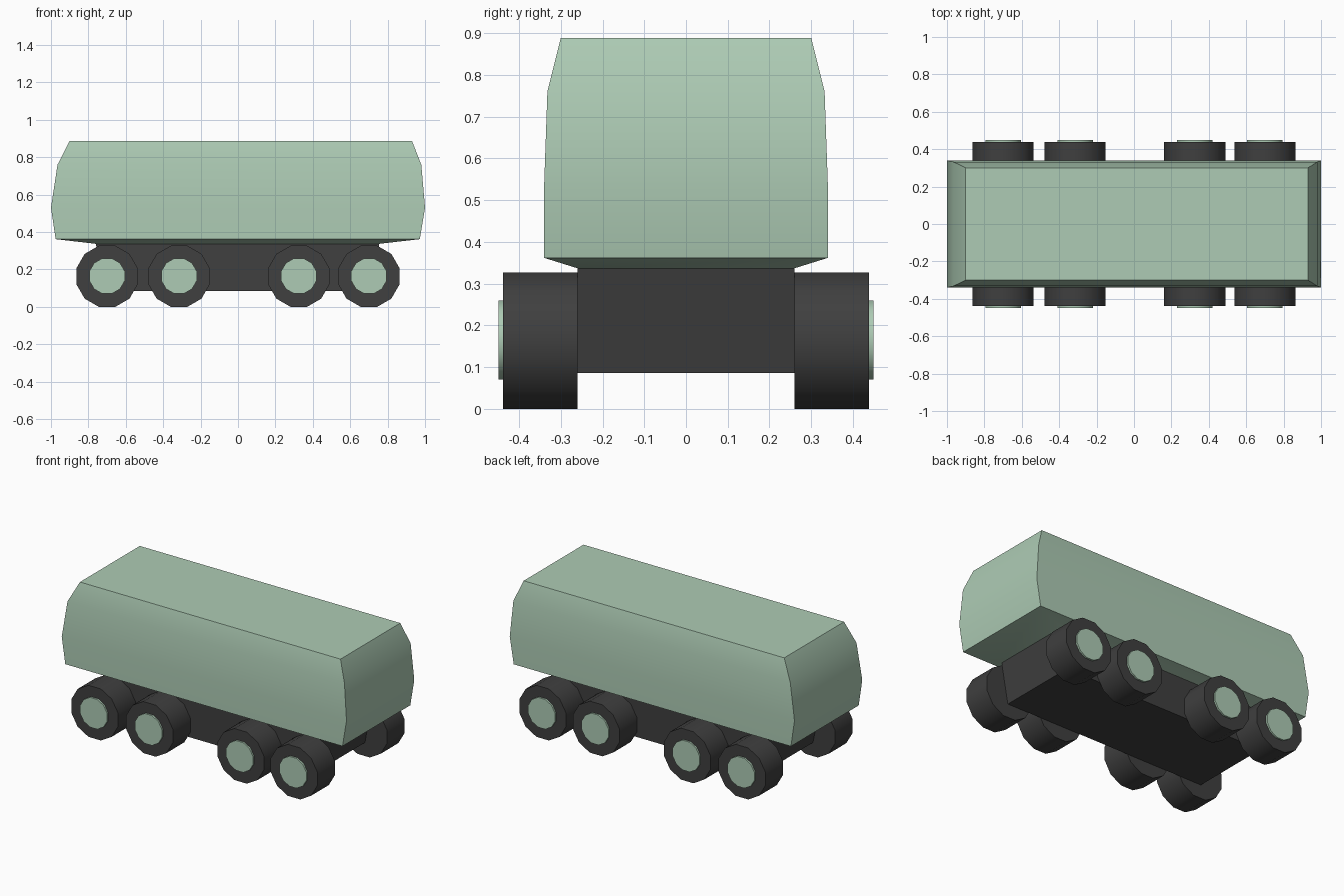
import bpy, bmesh, math

if "Cube" in bpy.data.objects:
    bpy.data.objects.remove(bpy.data.objects["Cube"])


def material(name, color):
    m = bpy.data.materials.new(name)
    m.diffuse_color = color
    m.use_nodes = True
    m.node_tree.nodes["Principled BSDF"].inputs["Base Color"].default_value = m.diffuse_color
    return m


GREEN = material("pale_green", (0.42, 0.60, 0.46, 1))
DARK = material("dark_grey", (0.05, 0.05, 0.05, 1))


def finish(obj, mat):
    obj.data.materials.append(mat)
    bpy.ops.object.select_all(action='DESELECT')
    obj.select_set(True)
    bpy.context.view_layer.objects.active = obj
    bpy.ops.object.shade_smooth_by_angle(angle=math.radians(35))


def loft(name, levels, mat):
    """Stack rectangular rings given as (z, x_min, x_max, half_width)."""
    bm = bmesh.new()
    rings = [[bm.verts.new(p) for p in ((x0, -w, z), (x1, -w, z), (x1, w, z), (x0, w, z))]
             for z, x0, x1, w in levels]
    for a, b in zip(rings, rings[1:]):
        for i in range(4):
            j = (i + 1) % 4
            bm.faces.new((a[i], a[j], b[j], b[i]))
    bm.faces.new(rings[0][::-1])
    bm.faces.new(rings[-1])
    bmesh.ops.recalc_face_normals(bm, faces=bm.faces)
    mesh = bpy.data.meshes.new(name)
    bm.to_mesh(mesh)
    bm.free()
    obj = bpy.data.objects.new(name, mesh)
    bpy.context.collection.objects.link(obj)
    finish(obj, mat)


def disc(name, x, z, radius, y0, y1, mat):
    """Twelve-sided cylinder along y, with flats at bottom and sides."""
    bpy.ops.mesh.primitive_cylinder_add(vertices=12, radius=radius, depth=abs(y1 - y0))
    obj = bpy.context.object
    obj.name = name
    obj.rotation_euler = (math.pi / 2, 0, math.radians(0))
    # turn the section half a step so flats face the axes
    for v in obj.data.vertices:
        c, s = math.cos(math.pi / 12), math.sin(math.pi / 12)
        px, py = v.co.x, v.co.y
        v.co.x, v.co.y = c * px - s * py, s * px + c * py
    obj.location = (x, (y0 + y1) / 2, z)
    finish(obj, mat)


# Body shell: bulging box with tapered top and shallow underside
loft("body", [(0.337, -0.76, 0.755, 0.26),
              (0.362, -0.975, 0.972, 0.34),
              (0.53, -1.0, 1.0, 0.34),
              (0.76, -0.965, 0.98, 0.332),
              (0.888, -0.90, 0.93, 0.30)], GREEN)

# Chassis block between the wheels
loft("chassis", [(0.086, -0.71, 0.71, 0.26),
                 (0.337, -0.76, 0.755, 0.26)], DARK)

# Four axles of wheels with coloured hubs
R = 0.1635 / math.cos(math.pi / 12)
for i, x in enumerate((-0.70, -0.315, 0.325, 0.70), 1):
    for side, s in (("front", -1), ("back", 1)):
        disc(f"wheel_{side}_{i}", x, 0.1635, R, s * 0.26, s * 0.438, DARK)
        disc(f"hub_{side}_{i}", x, 0.165, 0.098, s * 0.42, s * 0.449, GREEN)
